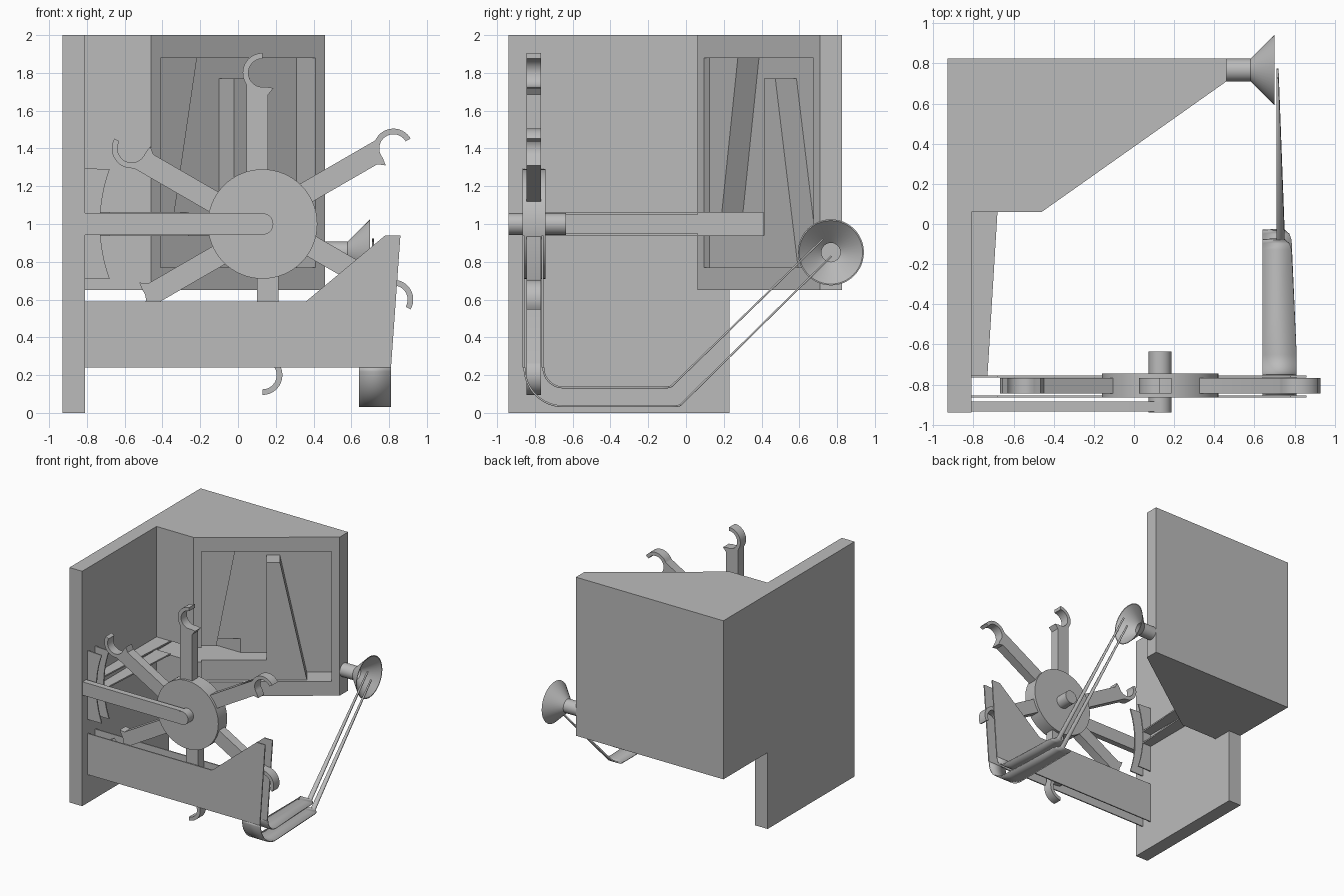
import bpy, bmesh
from math import sin, cos, pi, radians
from mathutils import Vector as V, Matrix

if "Cube" in bpy.data.objects:
    bpy.data.objects.remove(bpy.data.objects["Cube"])

grey = bpy.data.materials.new("plain_grey")
grey.use_nodes = True
grey.diffuse_color = (0.5, 0.5, 0.5, 1)
grey.node_tree.nodes["Principled BSDF"].inputs["Base Color"].default_value = (0.5, 0.5, 0.5, 1)

X, Y, Z = V((1, 0, 0)), V((0, 1, 0)), V((0, 0, 1))


def finish(bm, name, smooth=False):
    """Turn a bmesh into a named grey object."""
    bmesh.ops.recalc_face_normals(bm, faces=bm.faces)
    mesh = bpy.data.meshes.new(name)
    bm.to_mesh(mesh)
    bm.free()
    mesh.materials.append(grey)
    ob = bpy.data.objects.new(name, mesh)
    bpy.context.collection.objects.link(ob)
    if smooth:
        bpy.ops.object.select_all(action='DESELECT')
        ob.select_set(True)
        bpy.context.view_layer.objects.active = ob
        bpy.ops.object.shade_smooth_by_angle(angle=radians(30))
    return ob


def prism(name, pts, origin, a, b, depth, smooth=False):
    """Extrude a flat profile, drawn on axes a and b, along depth."""
    bm = bmesh.new()
    o = V(origin)
    face = bm.faces.new([bm.verts.new(o + a * p + b * q) for p, q in pts])
    out = bmesh.ops.extrude_face_region(bm, geom=[face])
    moved = [g for g in out["geom"] if isinstance(g, bmesh.types.BMVert)]
    bmesh.ops.translate(bm, verts=moved, vec=depth)
    return finish(bm, name, smooth)


def front_prism(name, pts, y0, y1, smooth=False):
    return prism(name, pts, (0, y0, 0), X, Z, Y * (y1 - y0), smooth)


def plan_prism(name, pts, z0, z1):
    return prism(name, pts, (0, 0, z0), X, Y, Z * (z1 - z0))


def arc(cx, cy, r, start, end, n):
    angles = [radians(start + (end - start) * i / n) for i in range(n + 1)]
    return [(cx + r * cos(t), cy + r * sin(t)) for t in angles]


def rect(a0, a1, b0, b1):
    return [(a0, b0), (a1, b0), (a1, b1), (a0, b1)]


def cut(target, cutter):
    mod = target.modifiers.new("cut", 'BOOLEAN')
    mod.operation = 'DIFFERENCE'
    mod.solver = 'EXACT'
    mod.object = cutter
    bpy.context.view_layer.objects.active = target
    bpy.ops.object.modifier_apply(modifier=mod.name)
    bpy.data.objects.remove(cutter)


# Side wall
plan_prism("side_wall", rect(-0.93, -0.81, -0.94, 0.23), 0, 2)

# Corner cabinet with a slanted front
cabinet = plan_prism("cabinet", [(-0.93, 0.06), (-0.46, 0.06), (0.46, 0.71),
                                 (0.46, 0.825), (-0.93, 0.825)], 0.65, 2)
corner = V((-0.46, 0.06, 0))
along = V((0.92, 0.65, 0)).normalized()
inward = V((-along.y, along.x, 0))
DEEP, LIP = 0.172, 0.035

# Recess in the slanted front, and the slot that feeds it
cut(cabinet, prism("recess_cutter", rect(0.06, 1.065, 0.77, 1.88),
                   corner - inward * 0.1, along, Z, inward * (0.1 + DEEP)))
cut(cabinet, plan_prism("slot_cutter", [(-0.81, 0), (-0.3, 0), (-0.03, 0.35),
                                        (-0.03, 0.41), (-0.81, 0.41)], 0.94, 1.06))

# Raised blocks inside the recess
for name, pts in (
    ("upper_block", [(0.06, 1.06), (0.175, 1.06), (0.322, 1.88), (0.06, 1.88)]),
    ("lower_block", [(0.06, 0.77), (0.874, 0.77), (0.666, 1.77),
                     (0.562, 1.77), (0.562, 0.94), (0.06, 0.94)]),
):
    prism(name, pts, corner + inward * LIP, along, Z, inward * (DEEP - LIP))

# Chute plates from the wheel to the slot
for name, z in (("chute_bottom", 0.94), ("chute_top", 1.048)):
    plan_prism(name, [(-0.81, -0.76), (-0.73, -0.76), (-0.68, 0.06), (-0.81, 0.06)], z, z + 0.012)

# Wheel, axle and bracket
CX, CZ = 0.13, 1.0
front_prism("wheel", arc(CX, CZ, 0.29, 0, 354.375, 63), -0.865, -0.745, True)
front_prism("axle", arc(CX, CZ, 0.057, 0, 348.75, 31), -0.94, -0.635, True)
front_prism("bracket", [(-0.81, CZ + 0.057), (-0.81, CZ - 0.057)]
            + arc(CX, CZ, 0.057, -90, 90, 16), -0.935, -0.885, True)

# Six arms ending in open hooks
arm = ([(-0.085, 0.2), (0.03, 0.2), (0.03, 0.685), (0.058, 0.72)]
       + arc(0, 0.80, 0.075, 280, 90, 24) + arc(0, 0.80, 0.105, 90, 212, 18)
       + [(-0.085, 0.735)])
for i in range(6):
    spin = Matrix.Rotation(i * pi / 3, 3, 'Y')
    prism("hook_arm_%d" % (i + 1), arm, (CX, -0.845, CZ), spin @ X, spin @ Z, Y * 0.078, True)

# Paired guide and trough plates on both sides of the hooks
guide = [(-0.81, 0.71)] + arc(CX, CZ, 0.86, 199.7, 160.3, 16) + [(-0.81, 1.295)]
trough = [(-0.81, 0.24), (0.81, 0.24), (0.86, 0.94), (0.78, 0.94), (0.36, 0.59), (-0.81, 0.59)]
for side, y in (("front", -0.865), ("back", -0.765)):
    front_prism(side + "_guide", guide, y, y + 0.01, True)
    front_prism(side + "_trough_plate", trough, y, y + 0.01)


# Twin tracks curving under the trough and rising to the funnel
def track(name, radius, bend, end):
    low = 0.24 - radius
    bm = bmesh.new()
    stations = [(y, z, 0.64, 0.81) for y, z in arc(-0.65, 0.24, radius, 180, 270, 16)]
    stations += [(bend - 0.05, low, 0.64, 0.785), (bend - 0.02, low, 0.64, 0.775),
                 (bend, low + 0.006, 0.64, 0.75), (bend + 0.002, low + 0.008, 0.71, 0.75),
                 (end[0], end[1], 0.71, 0.72)]
    rows = [(bm.verts.new((x0, y, z)), bm.verts.new((x1, y, z))) for y, z, x0, x1 in stations]
    for p, q in zip(rows, rows[1:]):
        bm.faces.new((p[0], p[1], q[1], q[0]))
    ob = finish(bm, name, True)
    mod = ob.modifiers.new("thickness", 'SOLIDIFY')
    mod.thickness = 0.01
    mod.offset = 0


track("outer_track", 0.205, -0.03, (0.77, 0.83))
track("inner_track", 0.105, -0.077, (0.725, 0.92))

# Funnel on a short pipe at the cabinet side
bm = bmesh.new()
profile = [(0.46, 0.057), (0.58, 0.057), (0.70, 0.175), (0.70, 0.168), (0.585, 0.05), (0.46, 0.05)]
SEG = 48
rings = [[bm.verts.new((x, 0.767 + r * cos(2 * pi * i / SEG), 0.85 + r * sin(2 * pi * i / SEG)))
          for i in range(SEG)] for x, r in profile]
for a, b in zip(rings, rings[1:] + rings[:1]):
    for i in range(SEG):
        j = (i + 1) % SEG
        bm.faces.new((a[i], a[j], b[j], b[i]))
finish(bm, "funnel", True)
